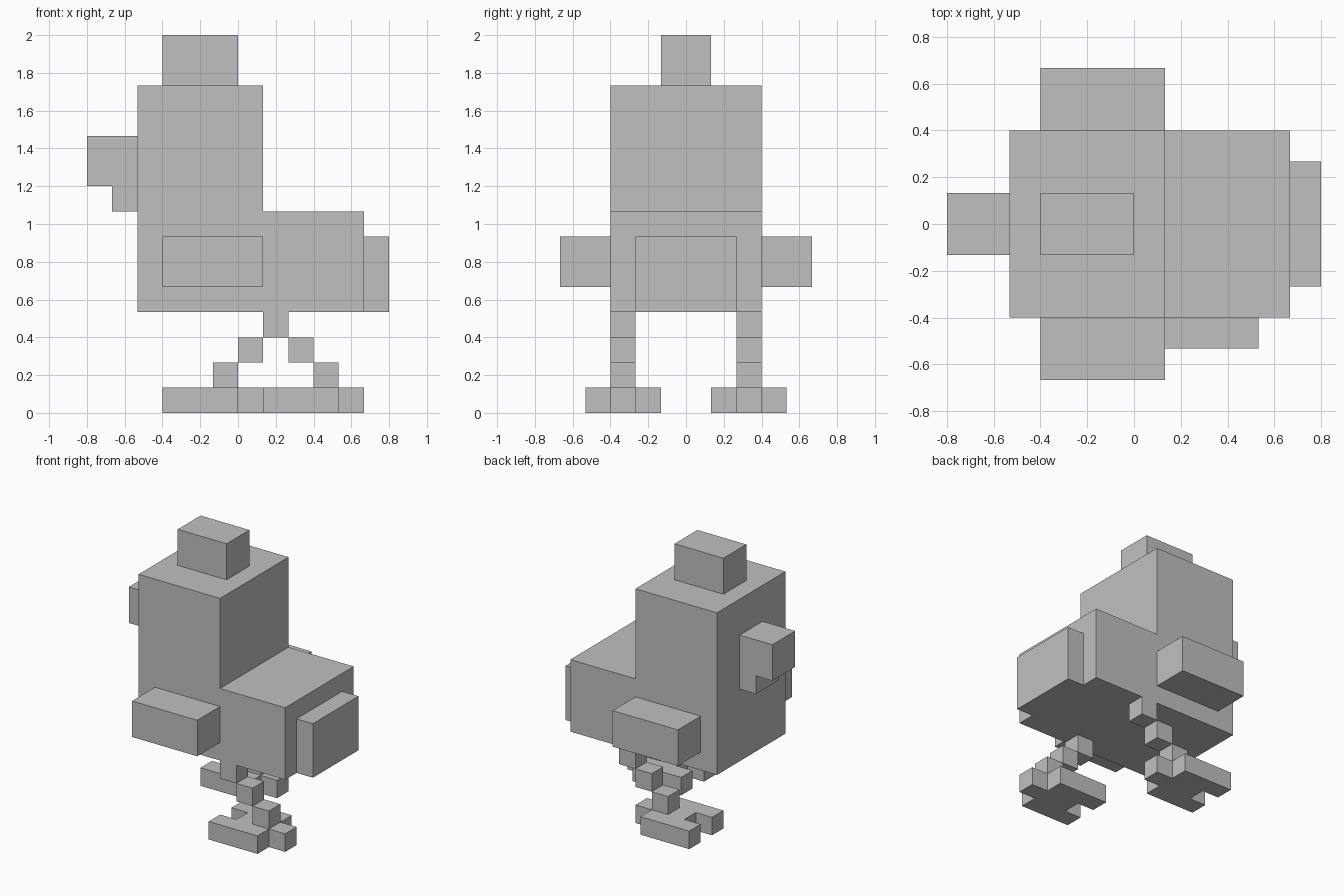
import bpy
import bmesh

if "Cube" in bpy.data.objects:
    bpy.data.objects.remove(bpy.data.objects["Cube"], do_unlink=True)

U = 2 / 15  # size of one block

grey = bpy.data.materials.new("plain_grey")
grey.use_nodes = True
colour = (0.53, 0.53, 0.53, 1)
grey.diffuse_color = colour
grey.node_tree.nodes["Principled BSDF"].inputs["Base Color"].default_value = colour


def prism(name, points, depth):
    """Extrude a closed outline, given in blocks, by a vector in blocks."""
    bm = bmesh.new()
    face = bm.faces.new([bm.verts.new(p) for p in points])
    top = bmesh.ops.extrude_face_region(bm, geom=[face], use_keep_orig=True)
    moved = [v for v in top["geom"] if isinstance(v, bmesh.types.BMVert)]
    bmesh.ops.translate(bm, verts=moved, vec=depth)
    bmesh.ops.recalc_face_normals(bm, faces=bm.faces)
    bmesh.ops.scale(bm, verts=bm.verts, vec=(U, U, U))
    mesh = bpy.data.meshes.new(name)
    bm.to_mesh(mesh)
    bm.free()
    mesh.materials.append(grey)
    obj = bpy.data.objects.new(name, mesh)
    bpy.context.collection.objects.link(obj)


def side_profile(name, outline, y0, y1):
    prism(name, [(x, y0, z) for x, z in outline], (0, y1 - y0, 0))


def box(name, x0, x1, y0, y1, z0, z1):
    side_profile(name, [(x0, z0), (x1, z0), (x1, z1), (x0, z1)], y0, y1)


# Body and head in one stepped profile
side_profile("body", [(-4, 4), (5, 4), (5, 8), (1, 8), (1, 13), (-4, 13)], -3, 3)

# Beak with the wattle under it
side_profile("beak", [(-4, 8), (-4, 11), (-6, 11), (-6, 9), (-5, 9), (-5, 8)], -1, 1)

box("comb", -3, 0, -1, 1, 13, 15)
box("tail", 5, 6, -2, 2, 4, 7)

# Wings, stepped legs and toed feet; the left leg strides forward, the right back
for side, sign, toe in (("left", 1, -3), ("right", -1, 1)):
    box(side + "_wing", -3, 1, 3 * sign, 5 * sign, 5, 7)
    for i, part in enumerate(("thigh", "knee", "shin")):
        x = 1 - i * sign
        box(f"{side}_{part}", x, x + 1, 2 * sign, 3 * sign, 3 - i, 4 - i)
    foot = [(0, 1), (3, 1), (3, 2), (4, 2), (4, 3), (3, 3),
            (3, 4), (0, 4), (0, 3), (1, 3), (1, 2), (0, 2)]
    prism(side + "_foot", [(toe + x, y * sign, 0) for x, y in foot], (0, 0, 1))
